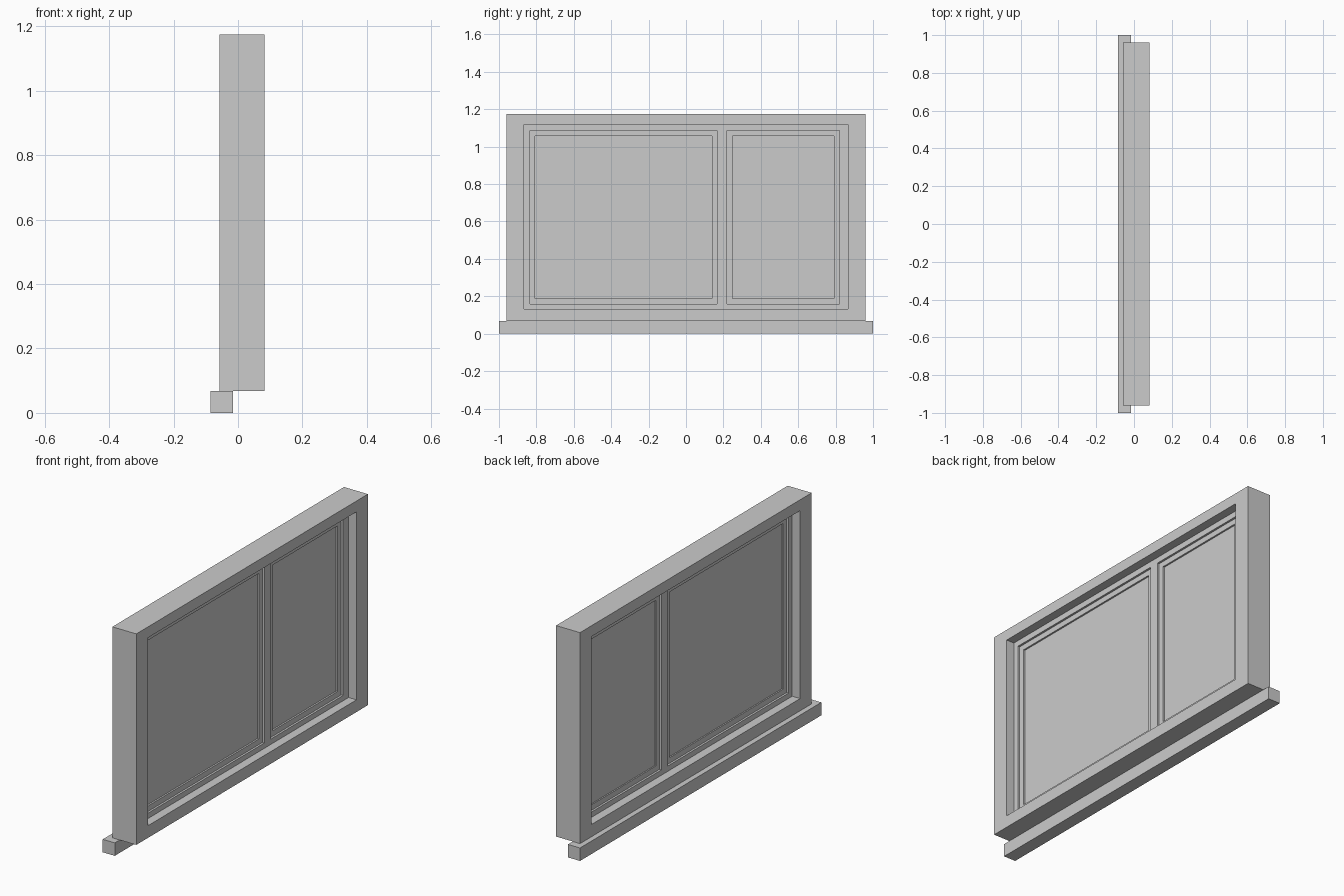
import bpy, bmesh

if "Cube" in bpy.data.objects:
    bpy.data.objects.remove(bpy.data.objects["Cube"])


def make_object(name, bm):
    bmesh.ops.recalc_face_normals(bm, faces=bm.faces)
    mesh = bpy.data.meshes.new(name)
    bm.to_mesh(mesh)
    bm.free()
    obj = bpy.data.objects.new(name, mesh)
    bpy.context.collection.objects.link(obj)
    return obj


def rect_loop(bm, x, rect):
    y0, y1, z0, z1 = rect
    return [bm.verts.new((x, y, z)) for y, z in ((y0, z0), (y1, z0), (y1, z1), (y0, z1))]


def box(name, xs, rect):
    """Solid block spanning xs in depth over a (y0, y1, z0, z1) rectangle."""
    bm = bmesh.new()
    a, b = (rect_loop(bm, x, rect) for x in xs)
    bm.faces.new(a)
    bm.faces.new(b)
    for i in range(4):
        j = (i + 1) % 4
        bm.faces.new((a[i], a[j], b[j], b[i]))
    return make_object(name, bm)


def ring(name, xs, outer, inner):
    """Rectangular frame: four loops bridged around the section."""
    bm = bmesh.new()
    section = [(xs[0], outer), (xs[1], outer), (xs[1], inner), (xs[0], inner)]
    loops = [rect_loop(bm, x, r) for x, r in section]
    for k in range(4):
        a, b = loops[k], loops[(k + 1) % 4]
        for i in range(4):
            j = (i + 1) % 4
            bm.faces.new((a[i], a[j], b[j], b[i]))
    return make_object(name, bm)


# Depth ranges along x
OUTER_X = (-0.057, 0.082)
INNER_X = (-0.011, 0.036)
SASH_X = (0.0, 0.025)
GLASS_X = (0.007, 0.016)

# Sill
box("sill", (-0.085, -0.015), (-1.0, 1.0, 0.0, 0.068))

# Outer casing and the inner frame set into it
opening = (-0.865, 0.865, 0.132, 1.118)
ring("outer_frame", OUTER_X, (-0.96, 0.96, 0.068, 1.175), opening)
ring("inner_frame", INNER_X, opening, (-0.835, 0.82, 0.16, 1.087))

# Upright between the two lights
box("mullion", INNER_X, (0.167, 0.22, 0.16, 1.087))

# Sash and pane for each light
for side, y0, y1 in (("wide", -0.835, 0.167), ("narrow", 0.22, 0.82)):
    t = 0.029
    pane = (y0 + t, y1 - t, 0.16 + t, 1.087 - t)
    ring(side + "_sash", SASH_X, (y0, y1, 0.16, 1.087), pane)
    box(side + "_glass", GLASS_X, pane)
